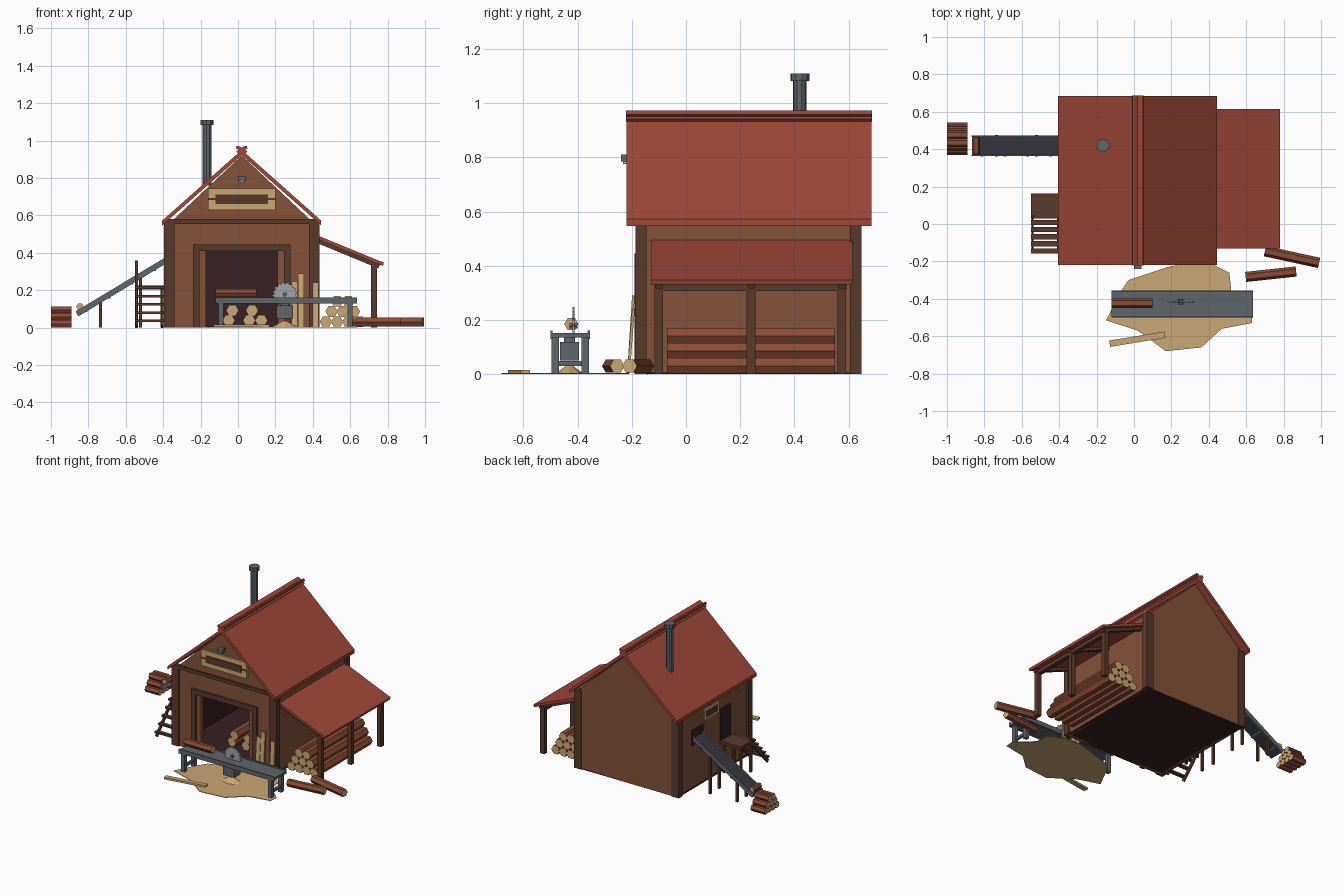
import bpy, bmesh, math
from mathutils import Vector, Matrix


def lin(c):
    return c / 12.92 if c <= 0.04045 else ((c + 0.055) / 1.055) ** 2.4


def material(name, hexcol):
    m = bpy.data.materials.new(name)
    m.diffuse_color = [lin(int(hexcol[i:i + 2], 16) / 255) for i in (0, 2, 4)] + [1]
    return m


RED = material("roof red", "A04838")
WALL = material("wall brown", "845238")
DARK = material("timber dark brown", "593A2B")
BARK = material("bark brown", "8A4C35")
TAN = material("cut wood tan", "CBA873")
GREY = material("iron grey", "60666C")
STEEL = material("blade steel", "A0A4A8")
BELT = material("belt charcoal", "383641")
INSIDE = material("interior dark", "372124")


def finish(name, bm, *mats):
    bmesh.ops.recalc_face_normals(bm, faces=bm.faces)
    me = bpy.data.meshes.new(name)
    bm.to_mesh(me)
    bm.free()
    for m in mats:
        me.materials.append(m)
    ob = bpy.data.objects.new(name, me)
    bpy.context.collection.objects.link(ob)
    return ob


def box(name, x0, x1, y0, y1, z0, z1, mat):
    bm = bmesh.new()
    bmesh.ops.create_cube(bm, size=1, matrix=Matrix.Translation(((x0 + x1) / 2, (y0 + y1) / 2, (z0 + z1) / 2))
                          @ Matrix.Diagonal((x1 - x0, y1 - y0, z1 - z0, 1)))
    return finish(name, bm, mat)


def along(p0, p1):
    """Frame with local z along the path, local x level, local y up."""
    a, b = Vector(p0), Vector(p1)
    return Matrix.Translation((a + b) / 2) @ (b - a).to_track_quat('Z', 'Y').to_matrix().to_4x4(), (b - a).length


def beam(name, p0, p1, w, h, mat):
    m, length = along(p0, p1)
    bm = bmesh.new()
    bmesh.ops.create_cube(bm, size=1, matrix=m @ Matrix.Diagonal((w, h, length, 1)))
    return finish(name, bm, mat)


def rod(name, p0, p1, r, mat, caps=None, n=6):
    m, length = along(p0, p1)
    bm = bmesh.new()
    bmesh.ops.create_cone(bm, cap_ends=True, segments=n, radius1=r, radius2=r, depth=length,
                          matrix=m @ Matrix.Rotation(math.pi / 6, 4, 'Z'))
    axis = (Vector(p1) - Vector(p0)).normalized()
    for f in bm.faces:
        f.normal_update()
        if caps and abs(f.normal.dot(axis)) > 0.9:
            f.material_index = 1
    return finish(name, bm, mat, caps or mat)


def prism(name, pts, a, b, mat, plane='xz'):
    """Extrude a flat outline from a to b along the remaining axis."""
    place = (lambda u, v, w: (u, w, v)) if plane == 'xz' else (lambda u, v, w: (u, v, w))
    bm = bmesh.new()
    face = bm.faces.new([bm.verts.new(place(u, v, a)) for u, v in pts])
    ext = bmesh.ops.extrude_face_region(bm, geom=[face])
    bmesh.ops.translate(bm, verts=[v for v in ext['geom'] if isinstance(v, bmesh.types.BMVert)],
                        vec=place(0, 0, b - a))
    return finish(name, bm, mat)


# Walls and floor
gable = [(0.42, 0), (0.42, 0.545), (0.02, 0.92), (-0.38, 0.545), (-0.38, 0)]
prism("front_wall", gable + [(-0.17, 0), (-0.17, 0.41), (0.21, 0.41), (0.21, 0)], -0.175, -0.15, WALL)
prism("back_wall", gable, 0.615, 0.64, WALL)
box("left_wall", -0.38, -0.36, -0.16, 0.63, 0, 0.55, WALL)
box("right_wall", 0.40, 0.42, -0.16, 0.63, 0, 0.55, WALL)
box("floor", -0.385, 0.425, -0.175, 0.64, 0, 0.008, INSIDE)
box("inner_back", -0.36, 0.40, 0.605, 0.615, 0, 0.56, INSIDE)
box("inner_left", -0.36, -0.35, -0.15, 0.61, 0, 0.55, INSIDE)
box("inner_right", 0.39, 0.40, -0.15, 0.61, 0, 0.55, INSIDE)

# Corner posts and front beam
for x in (-0.395, 0.38):
    for y in (-0.187, 0.605):
        box("corner_post", x, x + 0.055, y, y + 0.042, 0, 0.56, DARK)
box("front_beam", -0.395, 0.435, -0.187, -0.16, 0.555, 0.58, DARK)

# Door frame
for x in (-0.24, 0.245):
    box("door_jamb", x, x + 0.035, -0.19, -0.165, 0, 0.41, DARK)
box("door_lintel", -0.24, 0.28, -0.19, -0.165, 0.41, 0.445, DARK)

# Gable board with inset panel, and lamp
box("gable_board", -0.16, 0.20, -0.188, -0.17, 0.63, 0.745, TAN)
box("gable_panel", -0.12, 0.16, -0.194, -0.187, 0.662, 0.712, DARK)
box("gable_strip", -0.16, 0.20, -0.191, -0.187, 0.682, 0.692, DARK)
box("lamp_arm", 0.012, 0.028, -0.225, -0.17, 0.795, 0.805, GREY)
box("lamp_hood", 0.0, 0.04, -0.24, -0.205, 0.785, 0.81, GREY)
box("lamp_glass", 0.01, 0.03, -0.232, -0.212, 0.775, 0.785, TAN)

# Main roof, mirrored about the ridge, with crossed ridge boards
for s in (-1, 1):
    prism("roof_slope", [(0.02, 0.95), (0.02 + s * 0.425, 0.572), (0.02 + s * 0.425, 0.547), (0.02, 0.922)],
          -0.22, 0.685, RED)
    prism("ridge_board", [(0.02 - s * 0.028, 0.972), (0.02 - s * 0.017, 0.982 - 0.025 + 0.015),
                          (0.02 + s * 0.03, 0.942), (0.02 + s * 0.02, 0.932), (0.02 - s * 0.03, 0.958)],
          -0.221, 0.686, RED)

# Chimney
rod("chimney_pipe", (-0.165, 0.42, 0.76), (-0.165, 0.42, 1.1), 0.025, GREY, n=10)
rod("chimney_cap", (-0.165, 0.42, 1.082), (-0.165, 0.42, 1.11), 0.035, GREY, n=10)

# Lean-to roof and frame
prism("lean_to_roof", [(0.42, 0.495), (0.78, 0.347), (0.775, 0.33), (0.42, 0.475)], -0.13, 0.615, RED)
for y in (-0.1, 0.24, 0.575):
    box("lean_to_post", 0.71, 0.742, y - 0.016, y + 0.016, 0, 0.335, DARK)
    beam("lean_to_rafter", (0.42, y, 0.465), (0.755, y, 0.327), 0.025, 0.022, DARK)
box("lean_to_beam", 0.711, 0.741, -0.115, 0.592, 0.306, 0.332, DARK)

# Stored log stack, indoor logs and chute log pile
for row, count in enumerate((4, 3, 2)):
    for i in range(count):
        x = 0.47 + 0.03 * row + 0.06 * i
        z = 0.031 + 0.055 * row
        rod("stored_log", (x, -0.07, z), (x, 0.55, z), 0.033, BARK, TAN)
        y = 0.393 + 0.021 * row + 0.042 * i
        z = 0.02 + 0.037 * row
        rod("pile_log", (-1.0, y, z), (-0.89, y, z), 0.023, BARK, TAN)
for x, z in ((-0.05, 0.038), (0.06, 0.038), (0.125, 0.038), (-0.03, 0.092), (0.075, 0.092)):
    rod("indoor_log", (x, 0.0, z), (x, 0.32, z), 0.034, BARK, TAN)

# Loose logs in front of the lean-to
rod("loose_log", (0.70, -0.145, 0.03), (0.99, -0.208, 0.03), 0.028, BARK, TAN)
rod("loose_log", (0.597, -0.283, 0.03), (0.867, -0.254, 0.03), 0.027, BARK, TAN)

# Saw bench
box("bench_top", -0.12, 0.635, -0.50, -0.355, 0.135, 0.152, GREY)
for y in (-0.50, -0.363):
    box("bench_rail", -0.12, 0.635, y, y + 0.008, 0.13, 0.162, GREY)
for x in (-0.105, 0.585):
    for y in (-0.497, -0.385):
        box("bench_leg", x, x + 0.028, y, y + 0.028, 0, 0.14, GREY)
    box("bench_brace", x + 0.005, x + 0.022, -0.49, -0.365, 0.03, 0.048, GREY)
box("motor_box", 0.205, 0.295, -0.465, -0.395, 0.05, 0.118, GREY)
box("motor_hanger", 0.23, 0.27, -0.45, -0.41, 0.11, 0.14, GREY)
teeth = [(0.25 + r * math.cos(a), 0.178 + r * math.sin(a))
         for i in range(16) for r, a in ((0.056, i * math.pi / 8), (0.07, i * math.pi / 8 + 0.08))]
prism("saw_blade", teeth, -0.419, -0.412, STEEL)
rod("blade_hub", (0.25, -0.43, 0.178), (0.25, -0.40, 0.178), 0.012, GREY)
rod("bench_log", (-0.12, -0.423, 0.185), (0.10, -0.423, 0.185), 0.026, BARK, TAN)

# Sawdust and planks
prism("sawdust", [(-0.07, -0.36), (-0.03, -0.30), (0.18, -0.23), (0.28, -0.21), (0.41, -0.21), (0.51, -0.26),
                  (0.52, -0.36), (0.635, -0.47), (0.63, -0.53), (0.47, -0.56), (0.36, -0.66), (0.17, -0.68),
                  (0.09, -0.62), (0.02, -0.57), (-0.15, -0.515)], 0, 0.004, TAN, 'xy')
bm = bmesh.new()
bmesh.ops.create_cone(bm, cap_ends=True, segments=8, radius1=0.075, radius2=0.01, depth=0.034,
                      matrix=Matrix.Translation((0.25, -0.43, 0.018)) @ Matrix.Diagonal((1, 0.7, 1, 1)))
finish("sawdust_heap", bm, TAN)
beam("ground_plank", (-0.13, -0.64, 0.009), (0.165, -0.592, 0.009), 0.034, 0.014, TAN)
for x, z in ((0.302, 0.245), (0.338, 0.29), (0.415, 0.24)):
    beam("leaning_plank", (x, -0.212, 0.004), (x, -0.194, z), 0.032, 0.01, TAN)

# Side door, window and chute opening on the left wall
box("side_door", -0.387, -0.378, 0.045, 0.155, 0.22, 0.45, INSIDE)
box("window_frame", -0.39, -0.378, 0.18, 0.345, 0.44, 0.52, TAN)
box("window_pane", -0.394, -0.388, 0.2, 0.325, 0.458, 0.502, DARK)
box("chute_opening", -0.386, -0.378, 0.355, 0.48, 0.31, 0.42, INSIDE)

# Side stairs and landing
box("landing", -0.55, -0.38, 0.03, 0.163, 0.205, 0.225, DARK)
for i in range(5):
    box("step", -0.55, -0.395, -0.158 + 0.038 * i, -0.13 + 0.038 * i, 0.03 + 0.044 * i, 0.043 + 0.044 * i, DARK)
for x in (-0.542, -0.405):
    beam("stair_stringer", (x, -0.15, 0.005), (x, 0.035, 0.205), 0.012, 0.022, DARK)
for y in (0.04, 0.152):
    box("landing_post", -0.55, -0.535, y - 0.008, y + 0.008, 0, 0.36 if y < 0.1 else 0.21, DARK)
    box("landing_inner_post", -0.415, -0.40, y - 0.008, y + 0.008, 0, 0.21, DARK)

# Log chute with rails, cross bars and trestle legs
low, high = Vector((-0.86, 0.418, 0.07)), Vector((-0.375, 0.418, 0.362))
beam("chute_belt", low, high, 0.1, 0.012, BELT)
for dy in (-0.05, 0.05):
    d = Vector((0, dy, 0.004))
    beam("chute_rail", low + d, high + d, 0.008, 0.03, GREY)
    for x, z in ((-0.735, 0.138), (-0.52, 0.268)):
        box("chute_leg", x - 0.008, x + 0.008, 0.41 + dy, 0.426 + dy, 0, z, DARK)
for t in (0.1, 0.35, 0.6, 0.85):
    p = low.lerp(high, t) - Vector((0, 0, 0.01))
    box("chute_bar", p.x - 0.008, p.x + 0.008, 0.362, 0.474, p.z - 0.006, p.z + 0.006, GREY)
rod("chute_log", (-0.845, 0.375, 0.112), (-0.845, 0.462, 0.112), 0.02, BARK, TAN)
